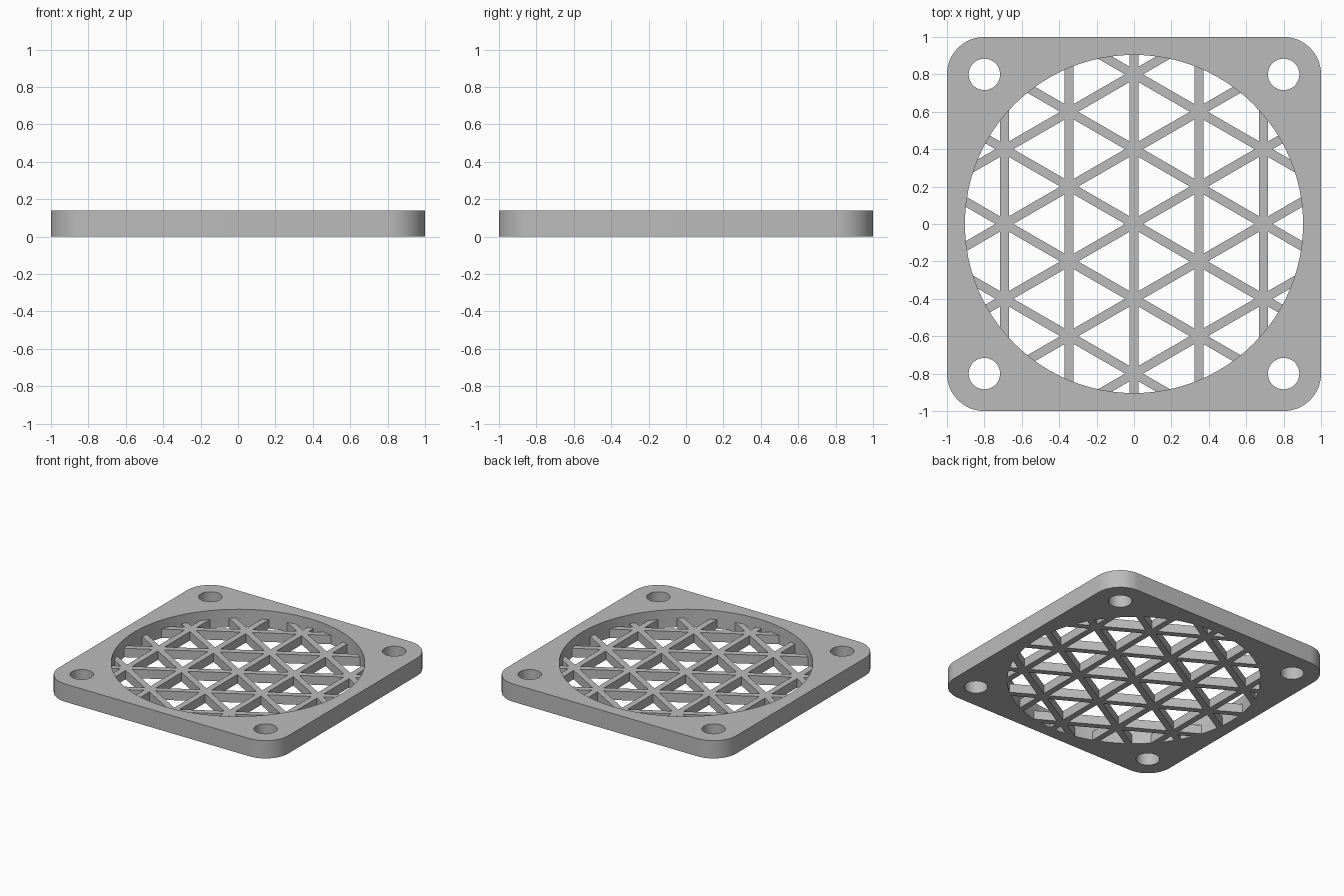
import bpy
import bmesh
import math
from mathutils import Matrix

HEIGHT, BAR_HEIGHT = 0.14, 0.07
BORE, BAR_WIDTH, PITCH = 0.904, 0.048, 0.4 * math.cos(math.radians(30))
CORNER, HOLE, HOLE_POS = 0.2, 0.084, 0.8

default = bpy.data.objects.get("Cube")
if default:
    bpy.data.objects.remove(default)

grey = bpy.data.materials.new("plain grey")
grey.use_nodes = True
colour = (0.5, 0.5, 0.5, 1)
grey.diffuse_color = colour
grey.node_tree.nodes["Principled BSDF"].inputs["Base Color"].default_value = colour


def make_object(name, bm):
    mesh = bpy.data.meshes.new(name)
    bm.to_mesh(mesh)
    bm.free()
    mesh.materials.append(grey)
    obj = bpy.data.objects.new(name, mesh)
    bpy.context.collection.objects.link(obj)
    return obj


def add_cylinder(bm, radius, x, y, sides):
    bmesh.ops.create_cone(bm, cap_ends=True, segments=sides, radius1=radius, radius2=radius,
                          depth=1, matrix=Matrix.Translation((x, y, 0)))


def combine(target, tool, operation):
    mod = target.modifiers.new(operation.title(), 'BOOLEAN')
    mod.operation, mod.solver, mod.object = operation, 'EXACT', tool
    mod.use_self = True
    bpy.context.view_layer.objects.active = target
    bpy.ops.object.modifier_apply(modifier=mod.name)
    bpy.data.objects.remove(tool)


# Square plate with rounded corners
bm = bmesh.new()
bmesh.ops.create_cube(bm, size=1, matrix=Matrix.Translation((0, 0, HEIGHT / 2))
                      @ Matrix.Diagonal((2, 2, HEIGHT, 1)))
uprights = [e for e in bm.edges if abs(e.verts[0].co.z - e.verts[1].co.z) > 0.01]
bmesh.ops.bevel(bm, geom=uprights, offset=CORNER, segments=16, profile=0.5, affect='EDGES')
frame = make_object("fan_guard", bm)

# Central bore and four screw holes
bm = bmesh.new()
add_cylinder(bm, BORE, 0, 0, 96)
for sx in (-1, 1):
    for sy in (-1, 1):
        add_cylinder(bm, HOLE, sx * HOLE_POS, sy * HOLE_POS, 40)
combine(frame, make_object("hole_cutter", bm), 'DIFFERENCE')

# Triangular lattice of bars, flush with the underside
bm = bmesh.new()
for turn in range(3):
    spin = Matrix.Rotation(math.radians(60 * turn), 4, 'Z')
    for i in range(-2, 3):
        offset = i * PITCH
        reach = math.sqrt(BORE ** 2 - (abs(offset) - BAR_WIDTH / 2) ** 2) + 0.01
        bmesh.ops.create_cube(bm, size=1, matrix=spin
                              @ Matrix.Translation((offset, 0, BAR_HEIGHT / 2))
                              @ Matrix.Diagonal((BAR_WIDTH, 2 * reach, BAR_HEIGHT, 1)))
combine(frame, make_object("lattice_bars", bm), 'UNION')

# Smooth round walls, sharp rims
bpy.ops.object.select_all(action='DESELECT')
frame.select_set(True)
bpy.context.view_layer.objects.active = frame
bpy.ops.object.shade_smooth_by_angle(angle=math.radians(30))
